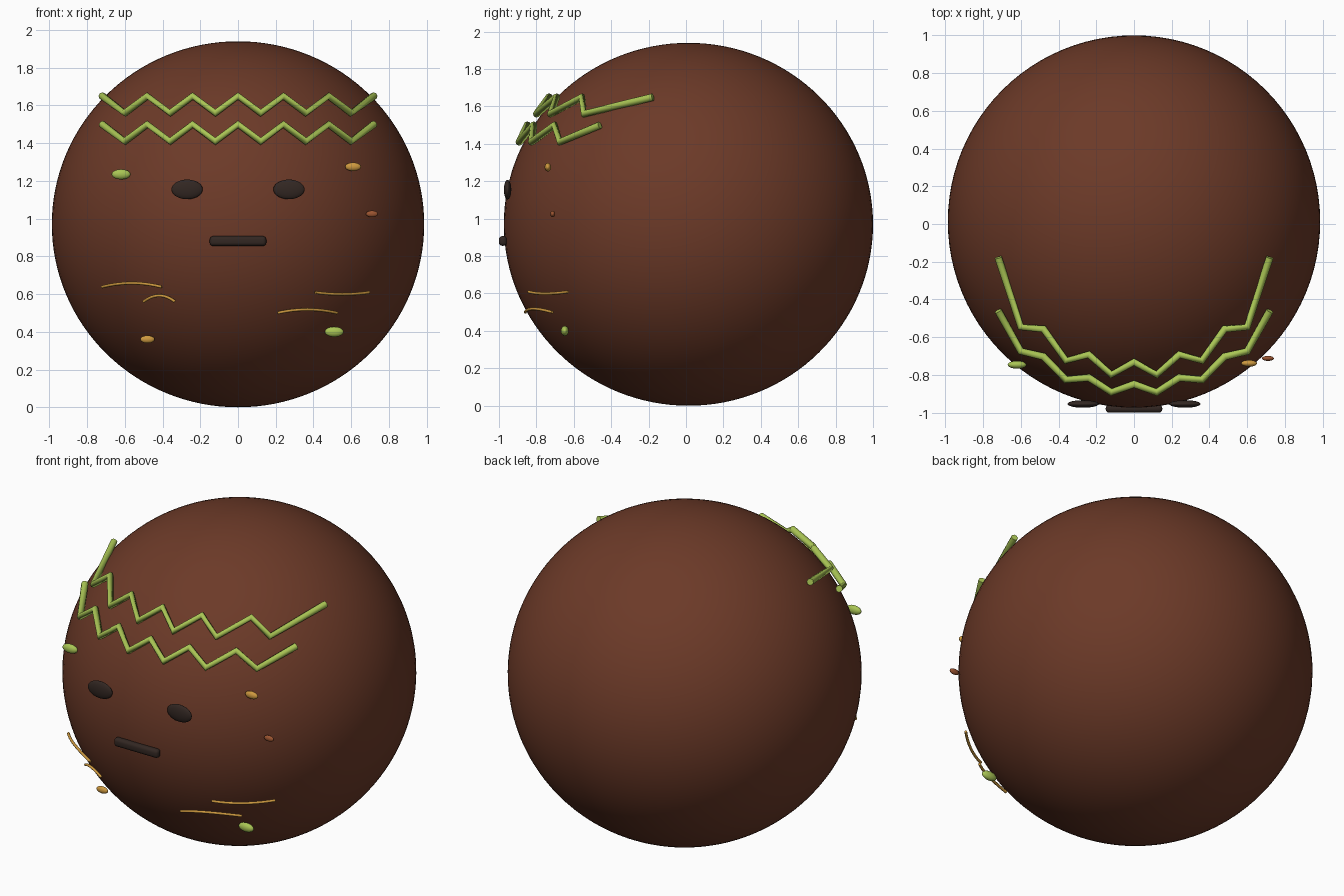
import bpy
from math import sqrt

if "Cube" in bpy.data.objects:
    bpy.data.objects.remove(bpy.data.objects["Cube"])

RX, RZ, CY = 0.987, 0.97, 0.013   # ball radii and y offset
LIFT = 1.03                       # decorations sit slightly proud of the ball


def material(name, rgb):
    m = bpy.data.materials.new(name)
    m.diffuse_color = (*rgb, 1)
    m.use_nodes = True
    m.node_tree.nodes["Principled BSDF"].inputs["Base Color"].default_value = m.diffuse_color
    return m


CHOC = material("chocolate", (0.15, 0.042, 0.021))
GREEN = material("green_icing", (0.40, 0.56, 0.09))
GOLD = material("gold", (0.62, 0.32, 0.05))
DARK = material("dark", (0.032, 0.02, 0.016))
RUST = material("rust", (0.33, 0.09, 0.03))


def on_front(x, z):
    """Point on the lifted front surface at x, z."""
    d = LIFT ** 2 - (x / RX) ** 2 - ((z - RZ) / RZ) ** 2
    return (x, CY - RX * sqrt(max(d, 0)), z)


def ellipsoid(name, loc, radii, mat, seg=24, rings=16):
    bpy.ops.mesh.primitive_uv_sphere_add(segments=seg, ring_count=rings, location=loc)
    ob = bpy.context.object
    ob.name = name
    ob.scale = radii
    bpy.ops.object.shade_smooth()
    ob.data.materials.append(mat)
    return ob


def tube(name, points, radius, mat):
    cu = bpy.data.curves.new(name, 'CURVE')
    cu.dimensions = '3D'
    cu.bevel_depth = radius
    cu.bevel_resolution = 2
    cu.use_fill_caps = True
    sp = cu.splines.new('POLY')
    sp.points.add(len(points) - 1)
    for p, co in zip(sp.points, points):
        p.co = (*co, 1)
    cu.materials.append(mat)
    ob = bpy.data.objects.new(name, cu)
    bpy.context.collection.objects.link(ob)
    return ob


# Main ball
ellipsoid("ball", (0, CY, RZ), (RX, RX, RZ), CHOC, 96, 64)

# Two zigzag icing bands
for name, top in (("upper_zigzag", 1.65), ("lower_zigzag", 1.50)):
    pts = [on_front(-0.72 + 0.12 * i, top - 0.09 * (i % 2)) for i in range(13)]
    tube(name, pts, 0.02, GREEN)

# Eyes
for side, s in (("left", -1), ("right", 1)):
    ellipsoid(side + "_eye", (s * 0.27, -0.954, 1.155), (0.083, 0.02, 0.052), DARK)

# Mouth: rounded bar
bpy.ops.mesh.primitive_cube_add(size=1, location=(0, -0.979, 0.881))
mouth = bpy.context.object
mouth.name = "mouth"
mouth.scale = (0.30, 0.042, 0.052)
bpy.ops.object.transform_apply(location=False, rotation=False, scale=True)
bev = mouth.modifiers.new("round", 'BEVEL')
bev.width = 0.018
bev.segments = 4
bpy.ops.object.shade_smooth()
mouth.data.materials.append(DARK)

# Small crumbs
for i, (x, z, r, mat) in enumerate((
        (-0.62, 1.235, 0.05, GREEN), (0.61, 1.275, 0.042, GOLD),
        (0.71, 1.025, 0.032, RUST), (0.51, 0.40, 0.05, GREEN),
        (-0.48, 0.36, 0.038, GOLD))):
    ellipsoid(f"crumb_{i + 1}", on_front(x, z), (r, r * 0.42, r * 0.54), mat, 20, 12)

# Thin curved strands: start x, end x, end height, arch height
for i, (a, b, z, h) in enumerate((
        (-0.72, -0.405, 0.638, 0.02), (-0.50, -0.335, 0.56, 0.032),
        (0.21, 0.525, 0.50, 0.018), (0.41, 0.695, 0.609, -0.01))):
    pts = []
    for k in range(13):
        t = k / 12
        pts.append(on_front(a + (b - a) * t, z + h * 4 * t * (1 - t)))
    tube(f"strand_{i + 1}", pts, 0.008, GOLD)
